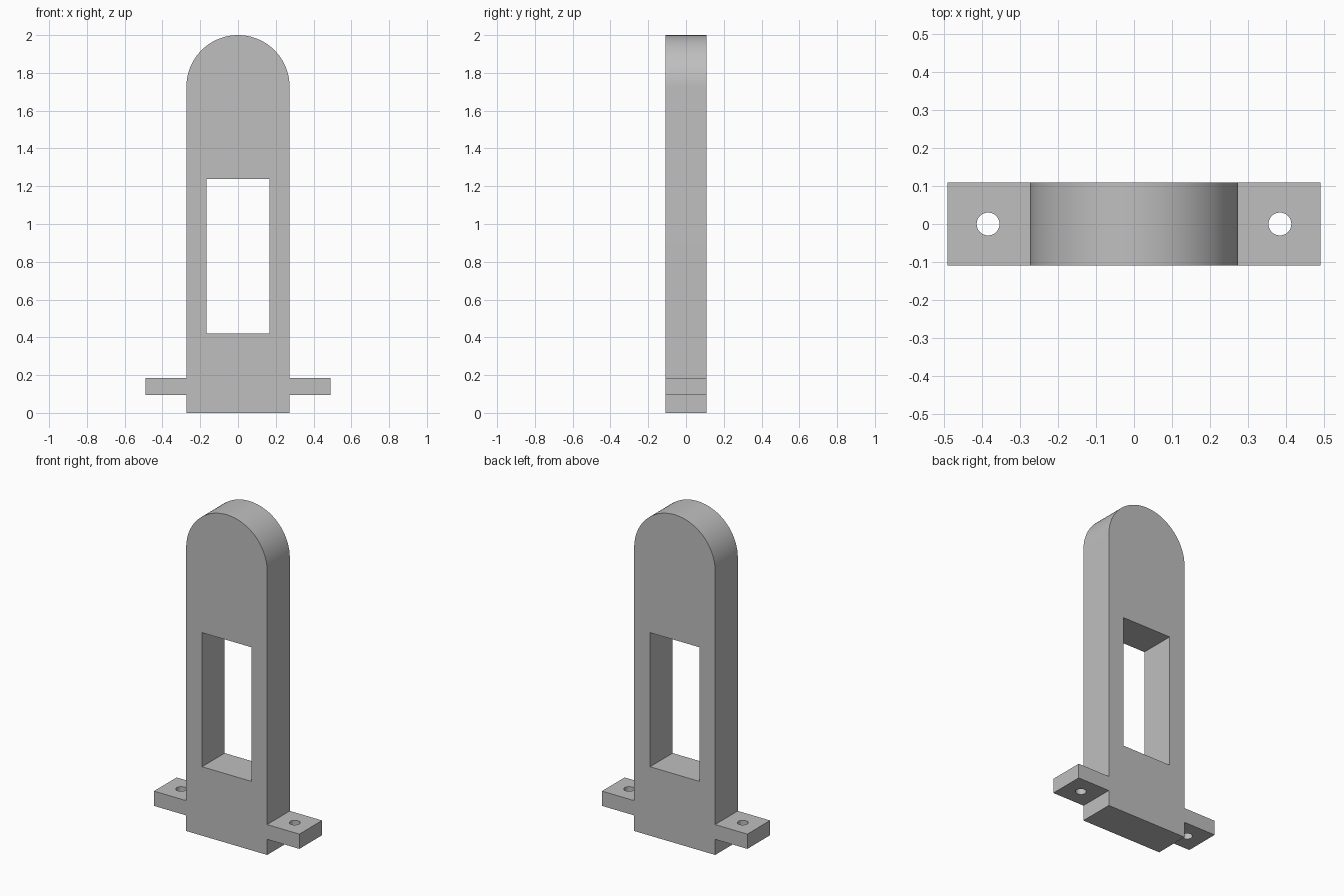
import bpy, bmesh, math
from mathutils import Matrix

if "Cube" in bpy.data.objects:
    bpy.data.objects.remove(bpy.data.objects["Cube"], do_unlink=True)

DEPTH = 0.218
RADIUS = 0.273
TOP = 2.0
TAB_X, TAB_LOW, TAB_HIGH = 0.49, 0.095, 0.185
HOLE_X, HOLE_R = 0.383, 0.03

grey = bpy.data.materials.new("light_grey")
grey.use_nodes = True
colour = (0.52, 0.52, 0.52, 1)
grey.diffuse_color = colour
grey.node_tree.nodes["Principled BSDF"].inputs["Base Color"].default_value = colour


def add_object(name, bm):
    bmesh.ops.recalc_face_normals(bm, faces=bm.faces)
    mesh = bpy.data.meshes.new(name)
    bm.to_mesh(mesh)
    bm.free()
    mesh.materials.append(grey)
    obj = bpy.data.objects.new(name, mesh)
    bpy.context.collection.objects.link(obj)
    return obj


def extrude_profile(name, points, depth):
    """Extrude an x-z outline along y, centred on y = 0."""
    bm = bmesh.new()
    face = bm.faces.new([bm.verts.new((x, -depth / 2, z)) for x, z in points])
    result = bmesh.ops.extrude_face_region(bm, geom=[face])
    verts = [v for v in result["geom"] if isinstance(v, bmesh.types.BMVert)]
    bmesh.ops.translate(bm, verts=verts, vec=(0, depth, 0))
    return add_object(name, bm)


def cut(target, cutter):
    mod = target.modifiers.new("cut_" + cutter.name, "BOOLEAN")
    mod.operation = "DIFFERENCE"
    mod.solver = "EXACT"
    mod.object = cutter
    bpy.context.view_layer.objects.active = target
    bpy.ops.object.modifier_apply(modifier=mod.name)
    bpy.data.objects.remove(cutter, do_unlink=True)


# Upright plate with a round top and two side tabs
right_side = [(RADIUS, 0), (RADIUS, TAB_LOW), (TAB_X, TAB_LOW),
              (TAB_X, TAB_HIGH), (RADIUS, TAB_HIGH)]
steps = 64
arc = [(RADIUS * math.cos(math.pi * i / steps),
        TOP - RADIUS + RADIUS * math.sin(math.pi * i / steps))
       for i in range(steps + 1)]
left_side = [(-x, z) for x, z in reversed(right_side)]
bracket = extrude_profile("bracket_plate", right_side + arc + left_side, DEPTH)

# Rectangular window through the plate
w, low, high = 0.166, 0.42, 1.237
cut(bracket, extrude_profile("window_cutter",
                             [(-w, low), (w, low), (w, high), (-w, high)], 2 * DEPTH))

# Screw hole through each tab
for side in (-1, 1):
    bm = bmesh.new()
    bmesh.ops.create_cone(bm, cap_ends=True, segments=48, radius1=HOLE_R,
                          radius2=HOLE_R, depth=0.3,
                          matrix=Matrix.Translation((side * HOLE_X, 0, 0.14)))
    cut(bracket, add_object("hole_cutter", bm))

# Smooth arc and holes, crisp edges elsewhere
bpy.ops.object.select_all(action="DESELECT")
bracket.select_set(True)
bpy.context.view_layer.objects.active = bracket
bpy.ops.object.shade_smooth_by_angle(angle=math.radians(30))
